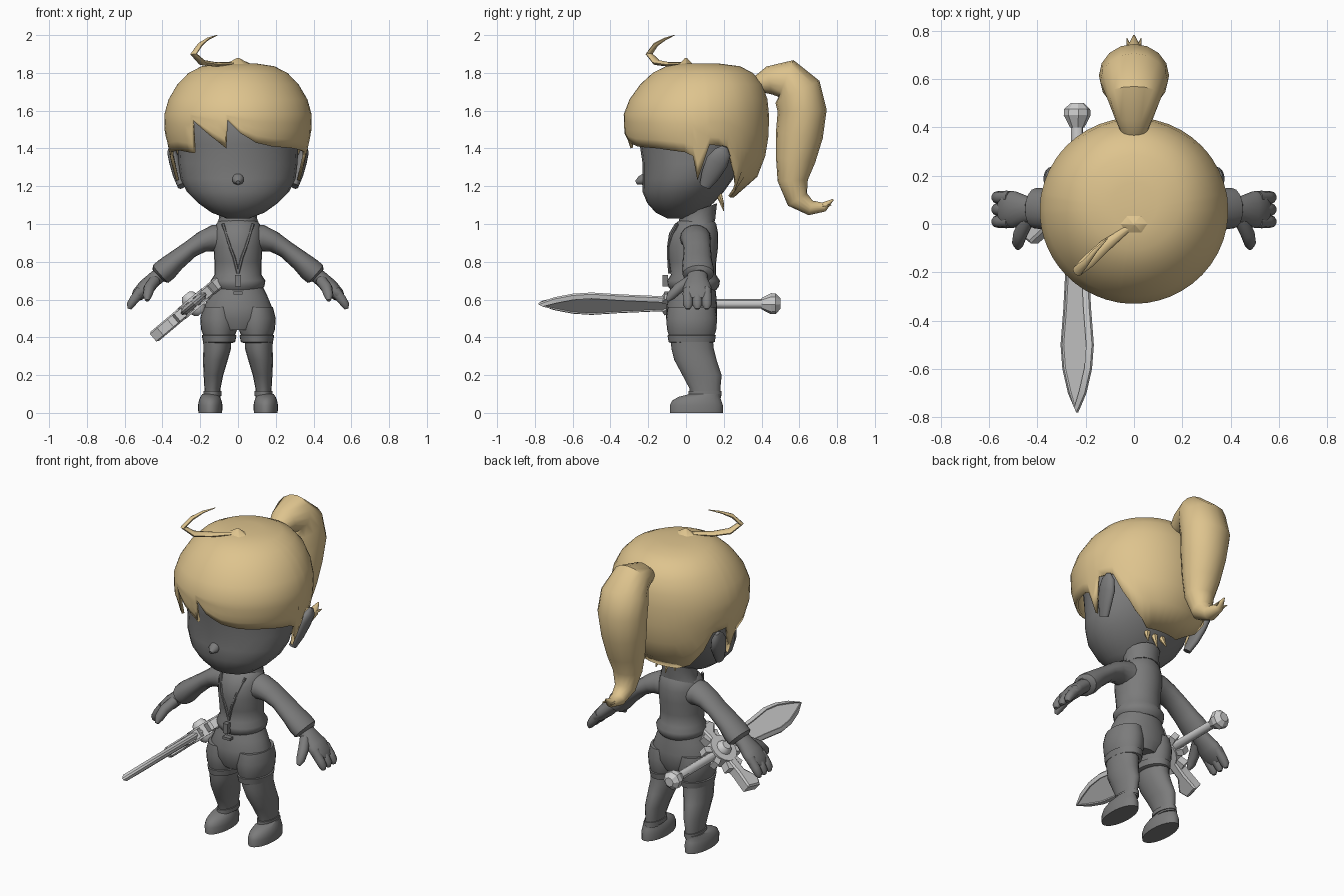
import bpy, bmesh, math
from mathutils import Vector, Matrix

cube = bpy.data.objects.get("Cube")
if cube:
    bpy.data.objects.remove(cube, do_unlink=True)


def material(name, colour):
    mat = bpy.data.materials.new(name)
    mat.use_nodes = True
    mat.diffuse_color = (*colour, 1)
    mat.node_tree.nodes["Principled BSDF"].inputs["Base Color"].default_value = (*colour, 1)
    return mat


GREY = material("plain_grey", (.2, .2, .2))
GOLD = material("golden_hair", (.73, .55, .27))
SILVER = material("pale_silver", (.62, .62, .62))
ACROSS, ALONG, UP = Vector((1, 0, 0)), Vector((0, 1, 0)), Vector((0, 0, 1))


def finish(bm, name, mat, place=None, mirror=False, angle=45):
    """Turn a bmesh into a named, shaded and optionally mirrored object."""
    if place:
        bm.transform(place)
    bmesh.ops.recalc_face_normals(bm, faces=bm.faces)
    mesh = bpy.data.meshes.new(name)
    bm.to_mesh(mesh)
    bm.free()
    mesh.materials.append(mat)
    mesh.shade_smooth()
    mesh.set_sharp_from_angle(angle=math.radians(angle))
    obj = bpy.data.objects.new(name, mesh)
    bpy.context.collection.objects.link(obj)
    if mirror:
        obj.modifiers.new("mirror", 'MIRROR')
    return obj


def tube(name, rows, mat, side=ACROSS, axis=None, sides=16, **options):
    """Loft ellipses along a path; each row is x, y, z, radius along side, other radius."""
    bm = bmesh.new()
    points = [Vector(row[:3]) for row in rows]
    rings = []
    for i, row in enumerate(rows):
        before, after = points[max(i - 1, 0)], points[min(i + 1, len(rows) - 1)]
        tangent = (axis or (after - before)).normalized()
        u = (side - tangent * side.dot(tangent)).normalized()
        v = tangent.cross(u)
        ring = []
        for k in range(sides):
            a = math.tau * k / sides
            ring.append(bm.verts.new(points[i] + u * row[3] * math.cos(a) + v * row[-1] * math.sin(a)))
        rings.append(ring)
    for low, high in zip(rings, rings[1:]):
        for k in range(sides):
            j = (k + 1) % sides
            bm.faces.new((low[k], low[j], high[j], high[k]))
    bm.faces.new(rings[0])
    bm.faces.new(rings[-1])
    return finish(bm, name, mat, **options)


def stack(name, rows, mat, x=0, **options):
    """Loft level ellipses; each row is z, y centre, x radius, y radius."""
    return tube(name, [(x, y, z, rx, ry) for z, y, rx, ry in rows], mat, axis=UP, sides=24, **options)


def plate(name, outline, half, mat, insets=(), **options):
    """Extrude a flat outline both ways, then bevel its two faces with insets."""
    bm = bmesh.new()
    top = [bm.verts.new((x, y, half)) for x, y in outline]
    low = [bm.verts.new((x, y, -half)) for x, y in outline]
    caps = [bm.faces.new(top), bm.faces.new(low)]
    for k in range(len(top)):
        j = (k + 1) % len(top)
        bm.faces.new((top[k], low[k], low[j], top[j]))
    bmesh.ops.recalc_face_normals(bm, faces=bm.faces)
    for thickness, depth in insets:
        for cap in caps:
            bmesh.ops.inset_region(bm, faces=[cap], thickness=thickness, depth=depth)
    return finish(bm, name, mat, angle=15, **options)


def box(name, centre, size, mat, place=None):
    bm = bmesh.new()
    bmesh.ops.create_cube(bm, size=1)
    bm.transform(Matrix.Translation(centre) @ Matrix.Diagonal((*size, 1)))
    return finish(bm, name, mat, place)


# Head, nose and pointed ears
stack("head", [(1.03, -.03, .06, .07), (1.06, -.04, .14, .12), (1.11, -.03, .21, .175),
               (1.17, -.015, .27, .215), (1.24, .01, .305, .24), (1.32, .03, .315, .26),
               (1.42, .04, .32, .285), (1.55, .04, .33, .3), (1.7, .04, .24, .22)], GREY)
tube("nose", [(0, -.2, 1.25, .03, .03), (0, -.24, 1.23, .03, .025), (0, -.265, 1.22, .01, .01)], GREY)
tube("ears", [(.3, .1, 1.2, .03, .02), (.32, .13, 1.26, .05, .025), (.335, .165, 1.33, .06, .03),
              (.35, .195, 1.38, .045, .025), (.355, .205, 1.41, .015, .01)],
     GREY, side=ALONG, mirror=True)

# Hair cap: height, front fullness and back fullness
FULLNESS = [(1.85, .2, .3), (1.835, .42, .6), (1.8, .6, .78), (1.74, .77, .91), (1.66, .92, .98),
            (1.58, 1, 1), (1.48, .99, 1), (1.4, .92, .97), (1.3, .88, .92), (1.2, .85, .76), (1.1, .7, .35)]
# Lower hair edge: degrees from the front, height
FRINGE = [(-41, 1.375), (-38, 1.55), (-10, 1.4), (-8, 1.55), (2, 1.48), (15, 1.43), (30, 1.41), (55, 1.4)]
SIDE = [(80, 1.38), (87, 1.36), (91, 1.23), (98, 1.36), (101, 1.42), (116, 1.41), (124, 1.3),
        (135, 1.2), (150, 1.14)]
EDGE = [(-a, z) for a, z in reversed(SIDE)] + [(-60, 1.39)] + FRINGE + SIDE
EDGE.append((360 + EDGE[0][0], EDGE[0][1]))


def hair_point(degrees, z):
    a = math.radians(degrees)
    back = ((1 - math.cos(a)) / 2) ** 1.5
    for high, low in zip(FULLNESS, FULLNESS[1:]):
        if z >= low[0]:
            break
    t = (high[0] - z) / (high[0] - low[0])
    front_f, back_f = (high[i] + (low[i] - high[i]) * t for i in (1, 2))
    f = front_f + (back_f - front_f) * back
    return (.39 * f * math.sin(a), .055 - .385 * f * math.cos(a), z)


def hair_cap():
    bm = bmesh.new()
    columns = []
    for (a, za), (b, zb) in zip(EDGE, EDGE[1:]):
        steps = math.ceil((b - a) / 9)
        for k in range(steps):
            angle, edge = a + (b - a) * k / steps, za + (zb - za) * k / steps
            heights = [row[0] for row in FULLNESS[:6]]
            heights += [heights[-1] + (edge - heights[-1]) * i / 4 for i in range(1, 5)]
            columns.append([bm.verts.new(hair_point(angle, z)) for z in heights])
    for left, right in zip(columns, columns[1:] + columns[:1]):
        for i in range(len(left) - 1):
            bm.faces.new((left[i], left[i + 1], right[i + 1], right[i]))
    bm.faces.new([column[0] for column in columns])
    shell = finish(bm, "hair_cap", GOLD)
    solid = shell.modifiers.new("thickness", 'SOLIDIFY')
    solid.thickness, solid.offset = .015, -1


hair_cap()

# Ponytail, curled forelock, crown tuft and loose strands
tube("ponytail", [(0, .37, 1.74, .05, .04), (0, .44, 1.76, .08, .075), (0, .53, 1.77, .115, .105),
                  (0, .59, 1.7, .14, .13), (0, .615, 1.6, .145, .13), (0, .6, 1.47, .13, .125),
                  (0, .58, 1.34, .11, .105), (0, .565, 1.23, .085, .08), (0, .59, 1.13, .06, .06),
                  (0, .66, 1.085, .045, .04), (0, .73, 1.09, .03, .025), (0, .78, 1.13, .004, .004)], GOLD)
tube("forelock", [(0, 0, 1.85, .01, .008), (-.12, -.09, 1.845, .025, .012), (-.19, -.155, 1.855, .028, .015),
                  (-.235, -.195, 1.9, .022, .015), (-.2, -.16, 1.95, .015, .012),
                  (-.16, -.11, 1.98, .009, .007), (-.11, -.06, 2, .002, .002)],
     GOLD, side=Vector((.63, -.78, 0)), sides=8)
tube("crown_tuft", [(0, 0, 1.83, .09, .06), (0, 0, 1.88, .005, .005)], GOLD, sides=6)
for x, low in ((-.05, 1.1), (0, 1.07), (.05, 1.09)):
    tube("nape_strand", [(x, .17, 1.17, .025, .02), (x * 1.3, .2, low, .003, .003)], GOLD, sides=6)
tube("ponytail_wisps", [(.01, .69, 1.09, .02, .02), (.03, .77, 1.1, .002, .002)], GOLD, sides=6, mirror=True)

# Neck, jacket and collar
stack("neck", [(.98, .04, .08, .08), (1.1, .05, .07, .07)], GREY)
stack("jacket", [(.65, .04, .12, .12), (.67, .04, .14, .135), (.7, .04, .145, .14), (.73, .04, .125, .12),
                 (.8, .035, .125, .125), (.88, .035, .13, .135), (.95, .04, .13, .13),
                 (1, .05, .115, .11), (1.03, .06, .08, .08)], GREY)
tube("collar", [(0, .05, .98, .12, .11), (0, .06, 1.03, .1, .105), (0, .065, 1.075, .105, .105)],
     GREY, axis=Vector((0, -.35, 1)))
tube("jacket_zip", [(.08, -.045, 1, .008), (.05, -.092, .9, .008), (.02, -.093, .82, .008),
                    (0, -.088, .74, .008)], GREY, sides=6, mirror=True)
box("zip_pull", (0, -.11, .7), (.03, .03, .06), GREY)
box("belt_buckle", (0, -.1, .635), (.05, .03, .015), GREY)

# Shorts with turned cuffs, legs and shoes
stack("shorts_seat", [(.67, .04, .13, .115), (.62, .035, .155, .125), (.56, .03, .18, .135),
                      (.5, .03, .185, .135), (.44, .03, .11, .11)], GREY)
stack("shorts_legs", [(.56, .03, .085, .125), (.5, .03, .1, .135), (.44, .03, .095, .13),
                      (.4, .03, .08, .118)], GREY, x=.1, mirror=True)
stack("shorts_cuffs", [(.415, .03, .08, .115), (.41, .03, .092, .128), (.375, .03, .085, .122),
                       (.37, .03, .07, .11)], GREY, x=.1, mirror=True)
tube("legs", [(.11, .03, .39, .075, .112), (.11, .035, .34, .073, .112), (.12, .05, .28, .066, .112),
              (.13, .085, .2, .052, .104), (.135, .1, .13, .043, .082), (.135, .105, .08, .042, .08)],
     GREY, axis=UP, mirror=True)
stack("ankle_bands", [(.09, .1, .048, .088), (.115, .1, .048, .088)], GREY, x=.135, mirror=True)
stack("shoes", [(0, .055, .063, .14), (.04, .055, .065, .14), (.065, .057, .06, .13),
                (.085, .07, .052, .11), (.1, .1, .042, .08)], GREY, x=.147, mirror=True)

# Sleeves, hands, fingers and thumbs
tube("sleeves", [(.05, .05, .92, .085, .08), (.13, .05, .925, .08, .07), (.19, .055, .905, .075, .055),
                 (.25, .06, .868, .072, .047), (.33, .06, .805, .078, .054), (.38, .063, .76, .085, .063),
                 (.41, .065, .735, .083, .062), (.42, .065, .725, .06, .045)],
     GREY, side=ALONG, mirror=True)
tube("hands", [(.39, .06, .75, .055, .04), (.44, .06, .71, .055, .04), (.49, .06, .665, .075, .042),
               (.53, .06, .625, .078, .035), (.55, .06, .6, .06, .02)], GREY, side=ALONG, mirror=True)
for y in (.01, .06, .11):
    tube("fingers", [(.51, y, .65, .026, .03), (.55, y, .6, .027, .026), (.57, y, .57, .025, .022),
                     (.575, y, .55, .012, .01)], GREY, side=ALONG, sides=10, mirror=True)
tube("thumbs", [(.44, .02, .7, .03, .03), (.47, -.04, .66, .03, .03), (.48, -.08, .62, .025, .025),
                (.48, -.1, .595, .01, .01)], GREY, sides=10, mirror=True)

# Sword, built flat and tilted into place at the hip
HIP = Matrix.Translation((-.235, 0, .578)) @ Matrix.Rotation(math.radians(-40), 4, 'Y')
edge = [(.05, 0), (.055, -.13), (.07, -.35), (.085, -.5), (.075, -.6), (.045, -.7)]
outline = edge + [(0, -.78)] + [(-x, y) for x, y in reversed(edge)]
plate("sword_blade", outline, .006, SILVER, insets=((.02, .014), (.004, -.006)), place=HIP)
tube("sword_handle", [(0, y, 0, .025) for y in (0, .2, .41)], SILVER, sides=8, place=HIP)
tube("sword_pommel", [(0, .4, 0, .03), (0, .45, 0, .056), (0, .475, 0, .054), (0, .5, 0, .028)],
     SILVER, sides=8, place=HIP, angle=25)
disc = [(.065, .025), (.05, .04), (.035, .045), (.035, .085)]
tube("guard_disc", [(0, 0, -z, r) for z, r in disc] + [(0, 0, z, r) for z, r in reversed(disc)],
     SILVER, axis=UP, place=HIP)
for k in range(8):
    turn = HIP @ Matrix.Rotation(math.tau * (k + .5) / 8, 4, 'Z')
    box("guard_tooth", (.1, 0, 0), (.06, .035, .05), SILVER, turn)
wing = [(.07, -.03), (.16, -.03), (.23, -.08), (.28, -.05), (.26, .04), (.16, .03), (.07, .03)]
for sign, reach in ((-1, 1), (1, .65)):
    plate("guard_wing", [(sign * reach * x, y) for x, y in wing], .025, SILVER,
          insets=((.012, .008),), place=HIP)
